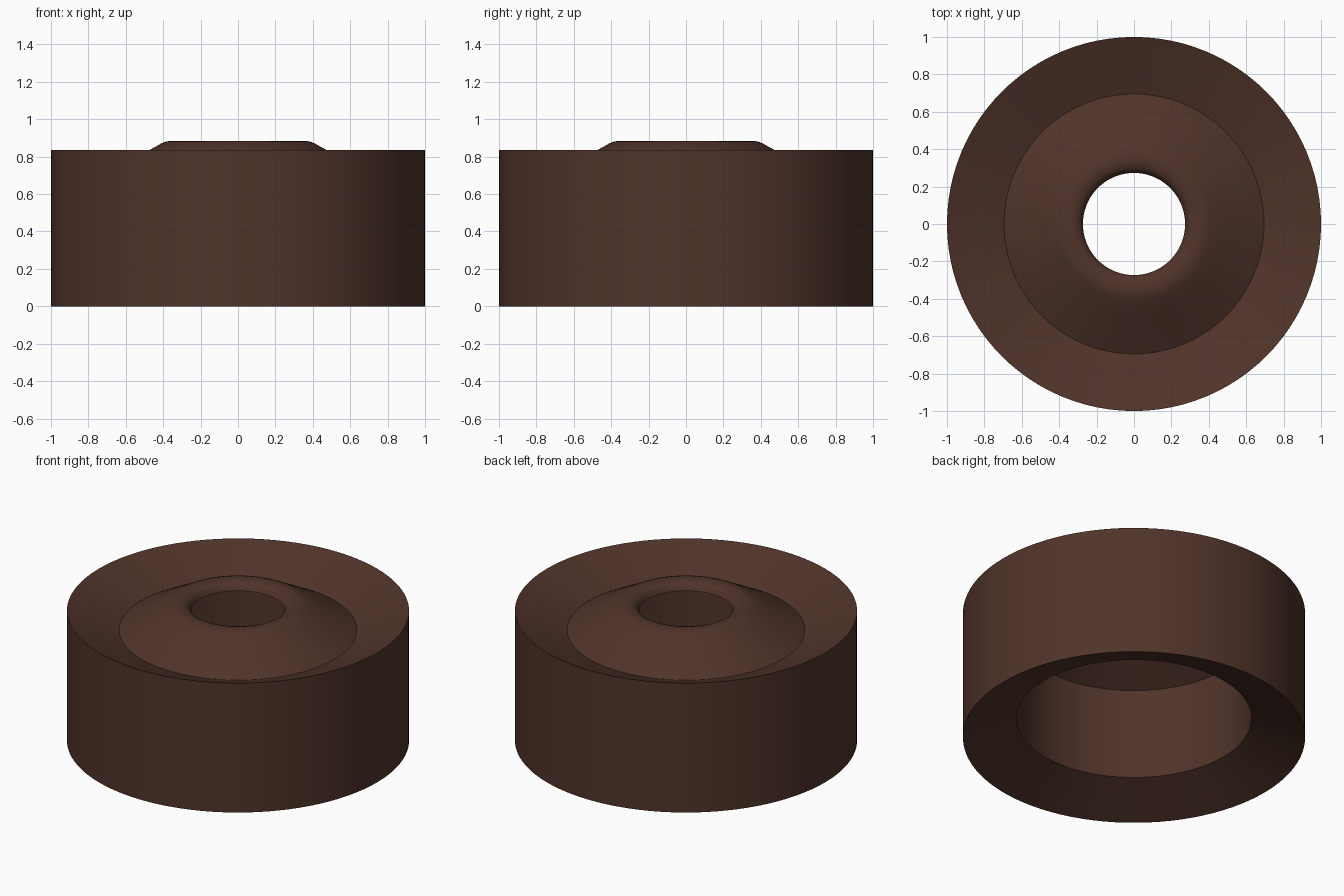
import bpy, bmesh, math

if "Cube" in bpy.data.objects:
    bpy.data.objects.remove(bpy.data.objects["Cube"])

SIDES = 96

mat = bpy.data.materials.new("dark brown")
mat.diffuse_color = (0.080, 0.034, 0.023, 1.0)
mat.use_nodes = True
mat.node_tree.nodes["Principled BSDF"].inputs["Base Color"].default_value = mat.diffuse_color


def lathe(name, profile, closed):
    """Revolve an (r, z) profile about the z axis."""
    bm = bmesh.new()
    rings = []
    for r, z in profile:
        rings.append([bm.verts.new((r * math.cos(2 * math.pi * i / SIDES),
                                    r * math.sin(2 * math.pi * i / SIDES), z))
                      for i in range(SIDES)])
    pairs = list(zip(rings, rings[1:]))
    if closed:
        pairs.append((rings[-1], rings[0]))
    for a, b in pairs:
        for i in range(SIDES):
            j = (i + 1) % SIDES
            bm.faces.new((a[i], a[j], b[j], b[i]))
    me = bpy.data.meshes.new(name)
    bm.to_mesh(me)
    bm.free()
    me.materials.append(mat)
    ob = bpy.data.objects.new(name, me)
    bpy.context.collection.objects.link(ob)
    bpy.ops.object.select_all(action='DESELECT')
    ob.select_set(True)
    bpy.context.view_layer.objects.active = ob
    bpy.ops.object.shade_smooth_by_angle(angle=math.radians(35))
    return ob


# Bushing: outer wall, dished top, raised cone with curled lip round the hole,
# then the underside of the cone, the wide bore and the dished bottom
lathe("bushing", [
    (1.0, 0.0), (1.0, 0.835), (0.695, 0.712),
    (0.47, 0.837), (0.41, 0.871), (0.385, 0.881), (0.355, 0.885),
    (0.325, 0.883), (0.30, 0.875), (0.282, 0.86), (0.273, 0.835),
    (0.278, 0.835), (0.287, 0.857), (0.303, 0.87), (0.327, 0.878),
    (0.355, 0.88), (0.383, 0.876), (0.408, 0.866), (0.468, 0.832),
    (0.687, 0.711), (0.687, 0.125),
], closed=True)
